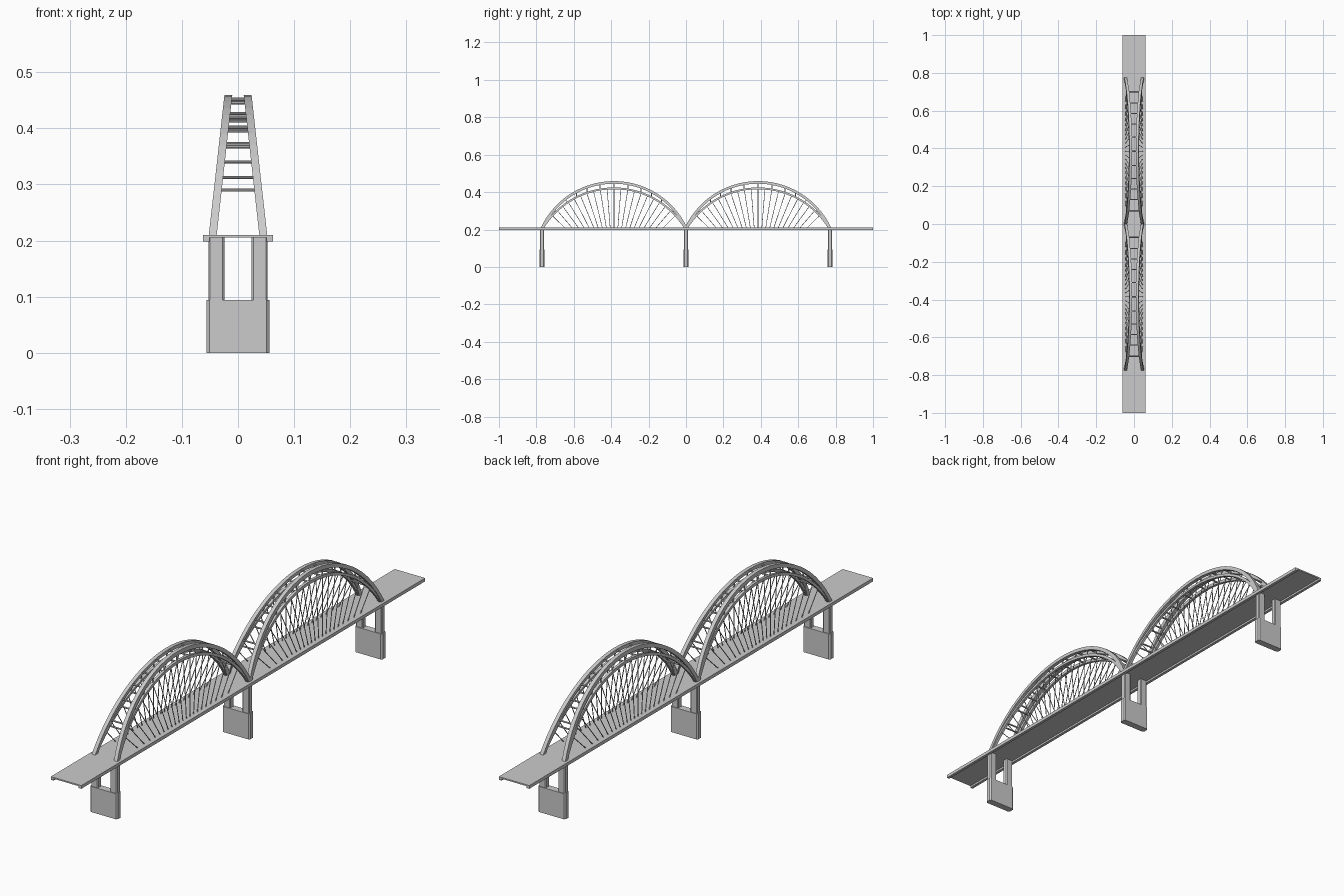
import bpy, bmesh, math
from mathutils import Vector

if "Cube" in bpy.data.objects:
    bpy.data.objects.remove(bpy.data.objects["Cube"])

SPAN, MID = 0.77, 0.385      # arch span and its centre
DECK_Z = 0.208


def finish(bm, name):
    bmesh.ops.recalc_face_normals(bm, faces=bm.faces)
    me = bpy.data.meshes.new(name)
    bm.to_mesh(me)
    bm.free()
    ob = bpy.data.objects.new(name, me)
    bpy.context.collection.objects.link(ob)
    return ob


def loft(bm, rings):
    """Skin a list of point loops and cap both ends."""
    vs = [[bm.verts.new(p) for p in r] for r in rings]
    n = len(vs[0])
    for a, b in zip(vs, vs[1:]):
        for i in range(n):
            bm.faces.new((a[i], a[(i + 1) % n], b[(i + 1) % n], b[i]))
    bm.faces.new(vs[0])
    bm.faces.new(vs[-1])


def rod(bm, a, b, r, n=6):
    a, b = Vector(a), Vector(b)
    d = (b - a).normalized()
    u = d.orthogonal().normalized()
    v = d.cross(u)
    ring = [u * r * math.cos(2 * math.pi * i / n) + v * r * math.sin(2 * math.pi * i / n)
            for i in range(n)]
    loft(bm, [[a + p for p in ring], [b + p for p in ring]])


def prism(bm, cx, cy, hx, hy, c, z0, z1):
    """Upright block with chamfered corners."""
    pl = [(hx, hy - c), (hx - c, hy), (c - hx, hy), (-hx, hy - c),
          (-hx, c - hy), (c - hx, -hy), (hx - c, -hy), (hx, c - hy)]
    loft(bm, [[(cx + x, cy + y, z) for x, y in pl] for z in (z0, z1)])


# arch geometry: circular chords lying in a leaning plane
def lean(z):
    return 0.045 - 0.027 * (z - 0.21) / 0.242


OUTER = (0.425, 0.027)       # radius, centre height
INNER = (0.4466, -0.0266)


def chord_z(chord, dy):
    return chord[1] + math.sqrt(chord[0] ** 2 - dy * dy)


def arch_rib(bm, side, yc, chord, w, d, n=28):
    R, zc = chord
    end = math.acos((DECK_Z - 0.002 - zc) / R)
    rings = []
    for i in range(n + 1):
        t = -end + 2 * end * i / n
        ring = []
        for sx, sr in ((-1, -1), (1, -1), (1, 1), (-1, 1)):
            r = R + sr * d / 2
            z = zc + r * math.cos(t)
            ring.append((side * lean(z) + sx * w / 2, yc + r * math.sin(t), z))
        rings.append(ring)
    loft(bm, rings)


# deck: shallow channel with edge beams
bm = bmesh.new()
prof = [(-0.062, 0.198), (-0.051, 0.198), (-0.051, 0.205), (0.051, 0.205),
        (0.051, 0.198), (0.062, 0.198), (0.062, 0.21), (-0.062, 0.21)]
loft(bm, [[(x, y, z) for x, z in prof] for y in (-1, 1)])
finish(bm, "deck")

# piers: solid base with two columns
for k, y in enumerate((-SPAN, 0, SPAN)):
    bm = bmesh.new()
    prism(bm, 0, y, 0.056, 0.013, 0.005, 0, 0.094)
    finish(bm, f"pier_base_{k + 1}")
    bm = bmesh.new()
    for s in (-1, 1):
        prism(bm, s * 0.0385, y, 0.0142, 0.0105, 0.003, 0.09, 0.206)
    finish(bm, f"pier_columns_{k + 1}")

BARS = [s * d for d in (0.075, 0.145, 0.2, 0.255, 0.315) for s in (-1, 1)] + [0]
for k, yc in enumerate((-MID, MID)):
    # main ribs and slimmer lower chords
    for name, chord, w, d in (("arch_ribs", OUTER, 0.014, 0.014),
                              ("arch_lower_chords", INNER, 0.010, 0.010)):
        bm = bmesh.new()
        for s in (-1, 1):
            arch_rib(bm, s, yc, chord, w, d)
        finish(bm, f"{name}_{k + 1}")

    # cross bars between the ribs, and ties between the chords
    bars, ties = bmesh.new(), bmesh.new()
    for dy in BARS:
        zo, zi = chord_z(OUTER, dy), chord_z(INNER, dy)
        for z in (zo, zi):
            rod(bars, (-lean(z), yc + dy, z), (lean(z), yc + dy, z), 0.003, 8)
        for s in (-1, 1):
            rod(ties, (s * lean(zo), yc + dy, zo), (s * lean(zi), yc + dy, zi), 0.0025)
    finish(bars, f"cross_bars_{k + 1}")
    finish(ties, f"chord_ties_{k + 1}")

    # fanned hanger cables from lower chord to deck
    bm = bmesh.new()
    focus = -0.05
    for i in range(-10, 11):
        dy = INNER[0] * math.sin(i * 0.083)
        z = chord_z(INNER, dy)
        yb = dy * (DECK_Z - focus) / (z - focus)
        for s in (-1, 1):
            rod(bm, (s * lean(z), yc + dy, z), (s * lean(DECK_Z), yc + yb, DECK_Z), 0.0016, 5)
    finish(bm, f"hanger_cables_{k + 1}")
